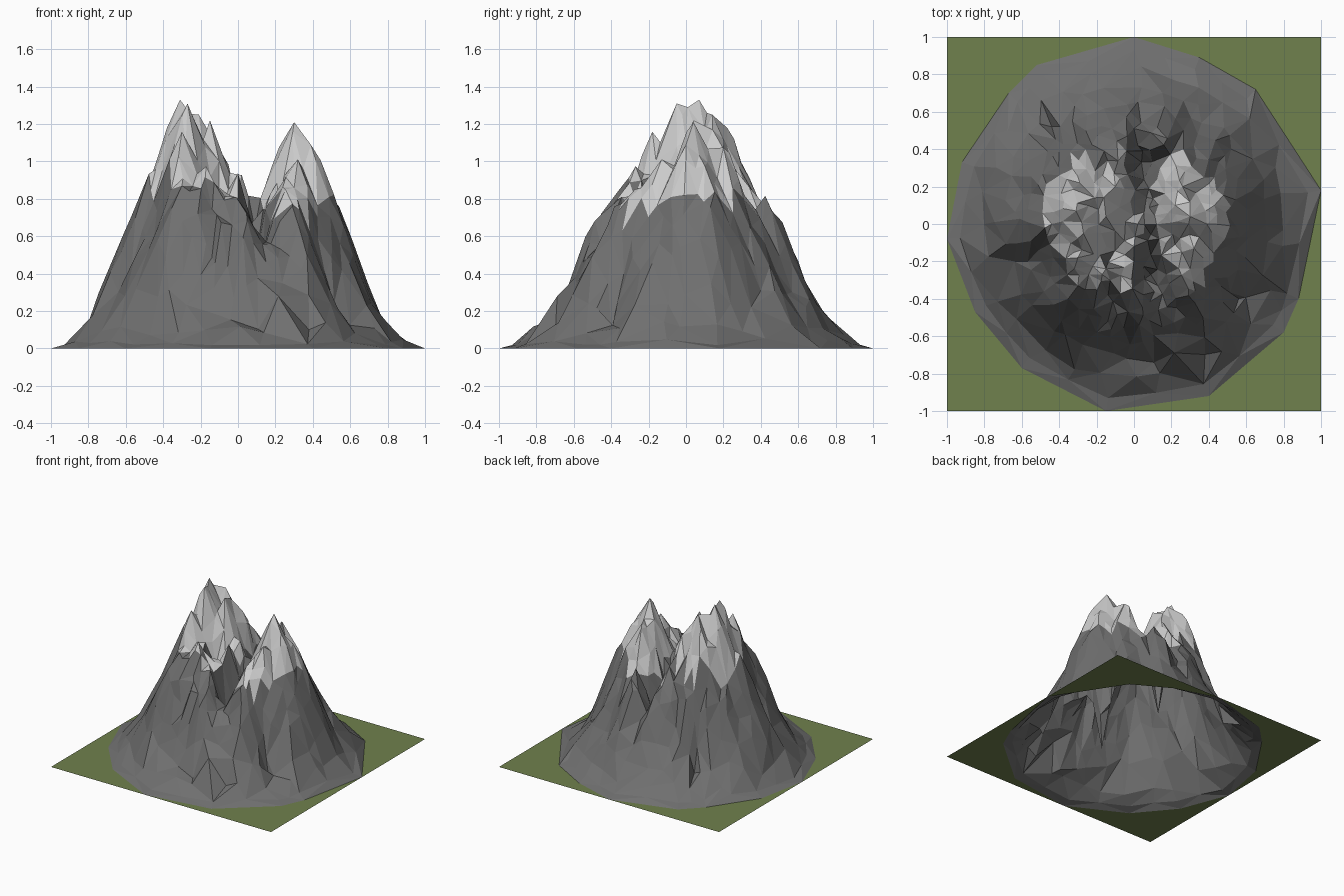
import bpy, math, random
from mathutils import Vector, noise, geometry

if "Cube" in bpy.data.objects:
    bpy.data.objects.remove(bpy.data.objects["Cube"])

random.seed(4)

# foot outline of the mountain, clockwise from the left
OUTLINE = [(-1, -.08), (-.92, .33), (-.67, .7), (-.52, .85), (0, 1), (.35, .89), (.65, .72),
           (1, .18), (.88, -.4), (.8, -.58), (.4, -.92), (-.15, -1), (-.6, -.77), (-.85, -.47)]
# slope profile: radius, height
PROFILE = [(0, .78), (.38, .84), (.45, .82), (.5, .74), (.6, .53), (.7, .31), (.8, .15), (.91, .03), (1, 0)]
# summits and spurs: x, y, height, steepness
SPIKES = [(-.31, .07, 1.33, 3.6), (-.27, -.05, 1.31, 3.6), (-.28, .01, 1.29, 3.6), (-.21, .14, 1.25, 3.4),
          (-.15, .04, 1.22, 3.6), (-.29, .22, 1.18, 3.2), (-.3, -.18, 1.14, 3.6), (-.1, .2, 1.08, 3.4),
          (-.44, .0, .97, 2.6), (-.17, -.27, .97, 3.0), (-.3, -.33, .9, 2.6), (0, -.12, .95, 3.6),
          (.02, .0, .94, 3.4), (.3, .04, 1.21, 3.2), (.39, .0, 1.09, 3.0), (.26, .2, 1.08, 3.2),
          (.22, .1, 1.06, 3.4), (.32, -.13, 1.02, 3.2), (.43, .1, .97, 2.8), (.3, -.24, .87, 2.6),
          (.16, .03, .95, 3.6)]
# gullies: start, end, width, depth at start, depth at end
GULLIES = [((.09, .05), (.09, -.27), .08, .03, .36), ((.09, -.27), (.15, -.55), .13, .36, .02),
           ((.08, .05), (.04, .33), .1, .05, .32), ((.04, .33), (-.02, .6), .12, .32, .02),
           ((-.38, .32), (-.44, .52), .08, .08, .14), ((.42, .3), (.52, .4), .08, .05, .12),
           ((-.42, -.2), (-.64, -.2), .08, .04, .1), ((.42, -.3), (.56, -.4), .08, .05, .12),
           ((-.1, -.36), (-.14, -.52), .07, .08, .06), ((.3, .36), (.36, .54), .07, .08, .06)]


def lerp_profile(r):
    for (r0, z0), (r1, z1) in zip(PROFILE, PROFILE[1:]):
        if r <= r1:
            return z0 + (z1 - z0) * (r - r0) / (r1 - r0)
    return 0


def height(x, y):
    r, a = math.hypot(x, y), math.atan2(y, x)
    # the flanks are a little steeper toward front and back
    fade = min(1, max(0, (.95 - r) / .3))
    squeeze = .07 if y < 0 else .035
    z = lerp_profile(r * (1 + squeeze * fade * math.sin(a) ** 2))
    # fluted flanks, fading at the foot
    flute = noise.noise(Vector((math.cos(a) * 6, math.sin(a) * 6, r * 2)))
    z += fade * (.13 * flute - .015)
    for sx, sy, top, k in SPIKES:
        d = math.hypot(x - sx, y - sy)
        z = max(z, top - k * d * d / (d + .05))
    for (ax, ay), (bx, by), w, d0, d1 in GULLIES:
        p, t = geometry.intersect_point_line(Vector((x, y, 0)), Vector((ax, ay, 0)), Vector((bx, by, 0)))
        t = min(1, max(0, t))
        d = math.hypot(x - ax - t * (bx - ax), y - ay - t * (by - ay))
        z -= (d0 + t * (d1 - d0)) * max(0, 1 - d / w)
    return max(z, 0)


def build(name, verts, faces, color):
    used = sorted({i for f in faces for i in f})
    remap = {v: i for i, v in enumerate(used)}
    mesh = bpy.data.meshes.new(name)
    mesh.from_pydata([verts[i] for i in used], [], [[remap[i] for i in f] for f in faces])
    mat = bpy.data.materials.new(name)
    mat.diffuse_color = color
    mat.use_nodes = True
    mat.node_tree.nodes["Principled BSDF"].inputs["Base Color"].default_value = mat.diffuse_color
    mesh.materials.append(mat)
    bpy.context.collection.objects.link(bpy.data.objects.new(name, mesh))


# foot ring just inside the outline, summits, gully beds
points = [Vector(p) for p in OUTLINE]
n_rim = len(points)
for i in range(n_rim):
    a, b = points[i], points[(i + 1) % n_rim]
    points += [a * .93, (a + b) * .5 * .94]
points += [Vector(s[:2]) for s in SPIKES]
for g in GULLIES:
    points += [Vector(g[0]).lerp(Vector(g[1]), t) for t in (.33, .67, 1)]
# scattered rings of points, denser toward the summits
RINGS = [(.82, 28), (.72, 36), (.63, 42), (.55, 46), (.49, 46), (.43, 42), (.37, 38),
         (.31, 32), (.25, 27), (.19, 20), (.13, 14), (.07, 7)]
for r, n in RINGS:
    for i in range(n):
        a = math.tau * (i + random.uniform(-.35, .35)) / n
        rr = r + random.uniform(-.028, .028)
        p = Vector((rr * math.cos(a), rr * math.sin(a)))
        if all((p - q).length > .035 for q in points):
            points.append(p)
rim = [(i, (i + 1) % n_rim) for i in range(n_rim)]
flat, _, tris, *_ = geometry.delaunay_2d_cdt(points, rim, [], 1, 1e-5)
rim_set = {(round(x, 3), round(y, 3)) for x, y in OUTLINE}
verts = []
for p in flat:
    z = 0 if (round(p.x, 3), round(p.y, 3)) in rim_set else height(p.x, p.y)
    if .1 < z < 1.15:
        z += random.uniform(-.03, .02)
    verts.append((p.x, p.y, z))

# split into bare rock and snow caps
rock, snow = [], []
for t in tris:
    c = sum((Vector(verts[i]) for i in t), Vector()) / 3
    line = .86 if c.x < -.1 else .76
    line += .14 * noise.noise(Vector((c.x * 6, c.y * 6, 3)))
    (snow if c.z > line and math.hypot(c.x, c.y) < .49 else rock).append(list(t))
build("rock_slopes", verts, rock, (.16, .16, .16, 1))
build("snow_caps", verts, snow, (.6, .6, .6, 1))

# square meadow, open under the mountain: fan from each corner to the foot outline
meadow_v = [(x, y, 0) for x, y in OUTLINE] + [(-1, -1, 0), (1, -1, 0), (-1, 1, 0), (1, 1, 0)]
meadow_f = []
for a, b in rim:
    mx = OUTLINE[a][0] + OUTLINE[b][0]
    my = OUTLINE[a][1] + OUTLINE[b][1]
    meadow_f.append([b, a, n_rim + (mx > 0) + 2 * (my > 0)])
build("meadow", meadow_v, meadow_f, (.16, .22, .075, 1))
